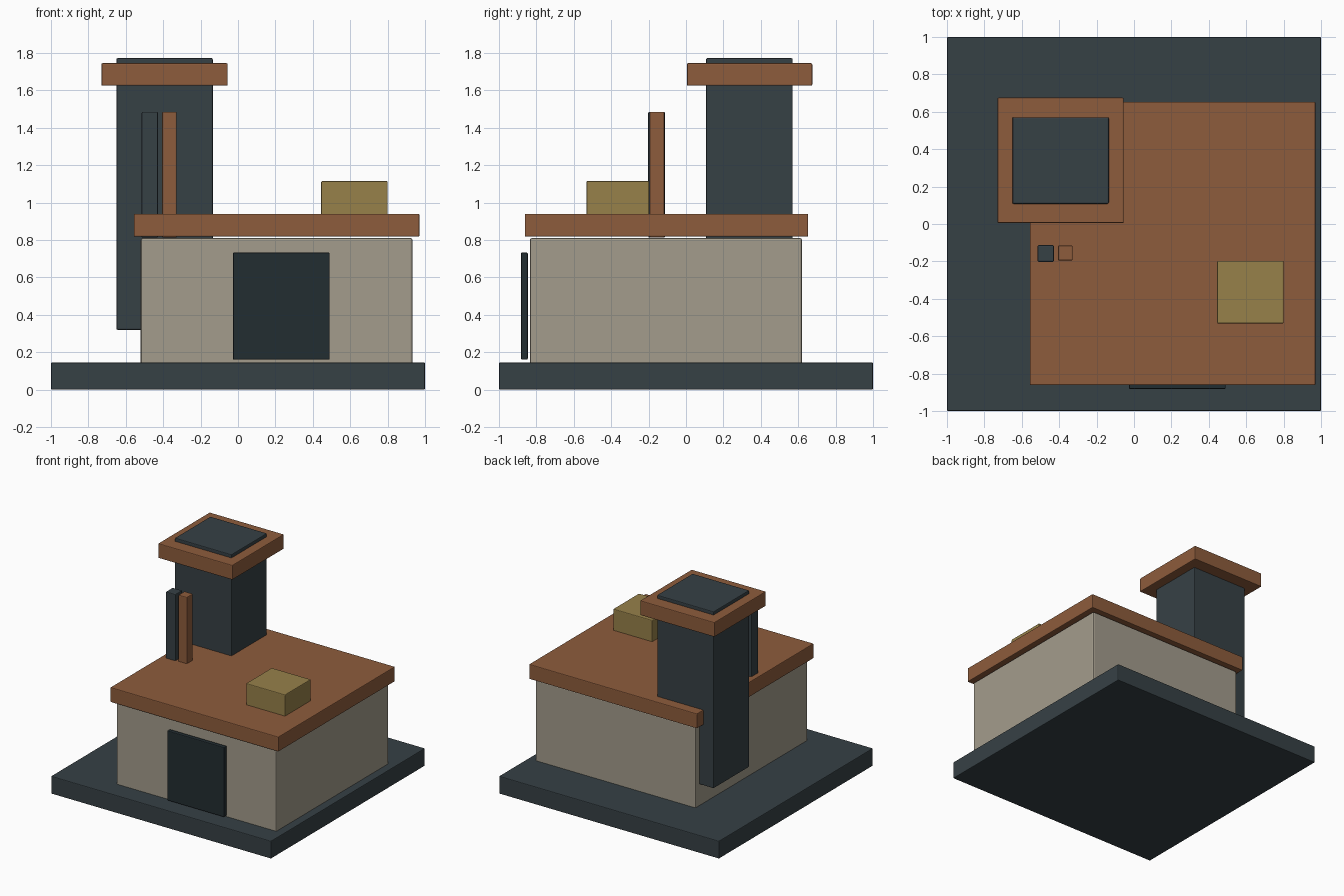
import bpy

if "Cube" in bpy.data.objects:
    bpy.data.objects.remove(bpy.data.objects["Cube"])


def material(name, rgb):
    m = bpy.data.materials.new(name)
    m.diffuse_color = (*rgb, 1)
    m.use_nodes = True
    m.node_tree.nodes["Principled BSDF"].inputs["Base Color"].default_value = m.diffuse_color
    return m


slate = material("slate", (0.037, 0.052, 0.060))
dark = material("dark", (0.016, 0.026, 0.031))
clay = material("clay", (0.27, 0.107, 0.045))
plaster = material("plaster", (0.37, 0.335, 0.265))
ochre = material("ochre", (0.31, 0.22, 0.068))


def box(name, xs, ys, zs, mat, bevel=0.006):
    """Slightly bevelled box spanning the given (min, max) ranges."""
    ranges = (xs, ys, zs)
    bpy.ops.mesh.primitive_cube_add(size=1, location=[(a + b) / 2 for a, b in ranges])
    ob = bpy.context.object
    ob.name = name
    size = [b - a for a, b in ranges]
    for v in ob.data.vertices:
        v.co = [c * s for c, s in zip(v.co, size)]
    ob.data.materials.append(mat)
    mod = ob.modifiers.new("bevel", "BEVEL")
    mod.width = bevel
    mod.segments = 2
    return ob


# Ground slab and house body
box("base_slab", (-1, 1), (-1, 1), (0, 0.145), slate)
box("walls", (-0.52, 0.933), (-0.835, 0.62), (0.135, 0.81), plaster, 0.01)
box("roof_slab", (-0.557, 0.97), (-0.862, 0.653), (0.818, 0.94), clay)
box("door", (-0.027, 0.49), (-0.882, -0.846), (0.16, 0.733), dark)

# Chimney passing through its cap
box("chimney", (-0.65, -0.135), (0.108, 0.57), (0.32, 1.772), slate)
box("chimney_cap", (-0.73, -0.055), (0.005, 0.675), (1.625, 1.745), clay)

# Roof details
box("dark_vent_post", (-0.515, -0.428), (-0.202, -0.113), (0.812, 1.485), slate)
box("clay_vent_post", (-0.406, -0.328), (-0.195, -0.115), (0.812, 1.485), clay)
box("roof_box", (0.445, 0.80), (-0.532, -0.197), (0.93, 1.115), ochre)
